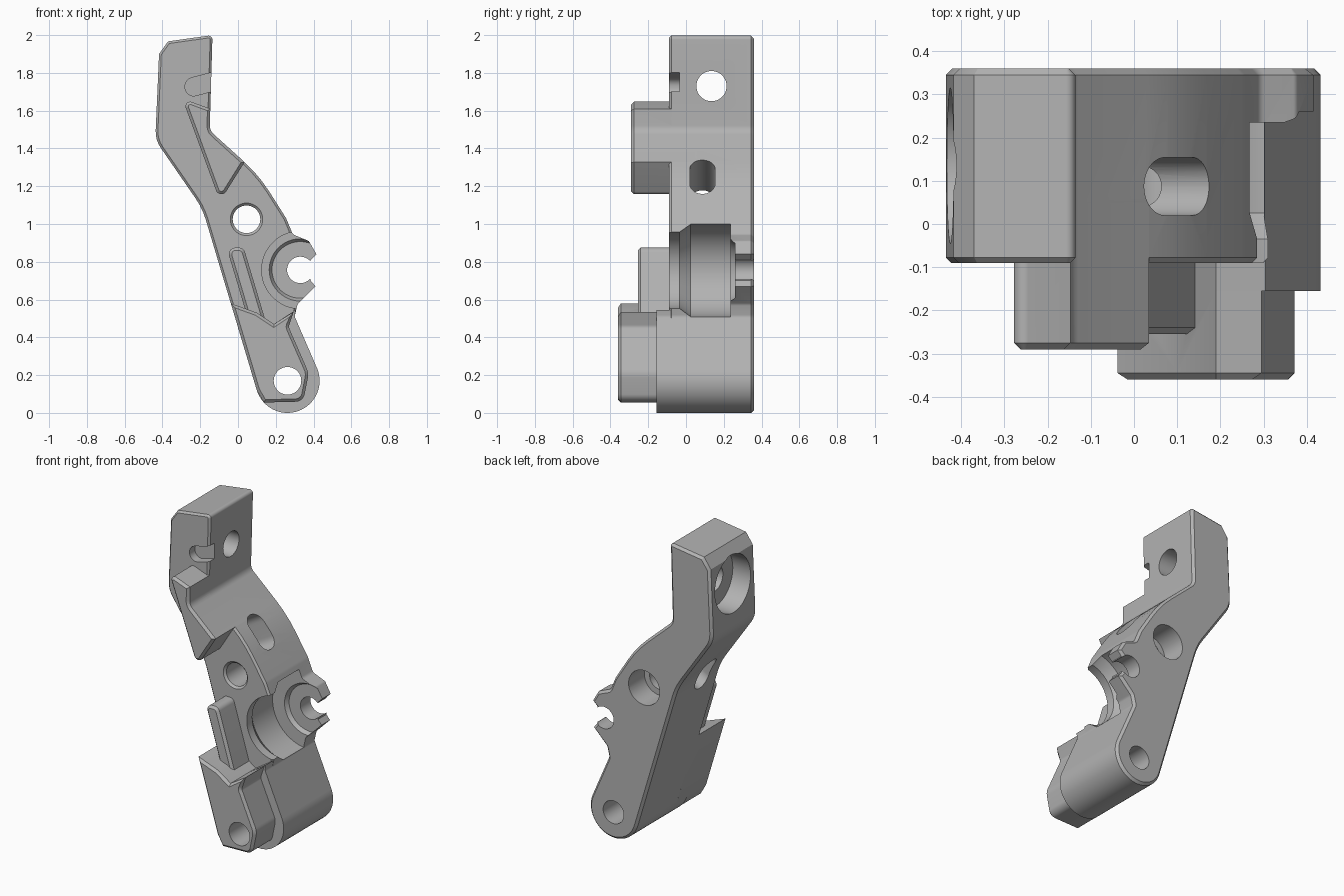
import bpy, bmesh, math
from mathutils import Vector, Matrix

if "Cube" in bpy.data.objects:
    bpy.data.objects.remove(bpy.data.objects["Cube"])

grey = bpy.data.materials.new("satin_grey")
grey.diffuse_color = (0.45, 0.45, 0.45, 1)
grey.use_nodes = True
grey.node_tree.nodes["Principled BSDF"].inputs["Base Color"].default_value = grey.diffuse_color


def rounded(corners):
    """Polygon from (x, z[, radius]) corners with filleted corners."""
    out, n = [], len(corners)
    for i, c in enumerate(corners):
        p = Vector(c[:2])
        r = c[2] if len(c) > 2 else 0
        if not r:
            out.append(p)
            continue
        a = (Vector(corners[i - 1][:2]) - p).normalized()
        b = (Vector(corners[(i + 1) % n][:2]) - p).normalized()
        half = a.angle(b) / 2
        t = r / math.tan(half)
        mid = p + (a + b).normalized() * (r / math.sin(half))
        s, e = p + a * t - mid, p + b * t - mid
        sweep = s.angle(e)
        k = max(3, int(sweep / 0.14))
        for j in range(k + 1):
            f = j / k
            v = (s * math.sin((1 - f) * sweep) + e * math.sin(f * sweep)) / math.sin(sweep)
            out.append(mid + v)
    return out


def inset(pts, d):
    """Mitred inward offset of a polygon."""
    n = len(pts)
    area = sum(pts[i - 1].cross(pts[i]) for i in range(n))
    sgn = 1 if area > 0 else -1
    res = []
    for i in range(n):
        a = (pts[i] - pts[i - 1]).normalized()
        b = (pts[(i + 1) % n] - pts[i]).normalized()
        na, nb = Vector((-a.y, a.x)) * sgn, Vector((-b.y, b.x)) * sgn
        res.append(pts[i] + (na + nb) * (d / max(0.3, 1 + na.dot(nb))))
    return res


def loft(name, layers, matrix=Matrix()):
    """Closed solid through (polygon, y) layers."""
    bm = bmesh.new()
    rings = [[bm.verts.new((p.x, y, p.y)) for p in pts] for pts, y in layers]
    for lo, hi in zip(rings, rings[1:]):
        for i in range(len(lo)):
            bm.faces.new((lo[i - 1], lo[i], hi[i], hi[i - 1]))
    bm.faces.new(rings[0])
    bm.faces.new(rings[-1])
    bm.transform(matrix)
    bmesh.ops.recalc_face_normals(bm, faces=bm.faces)
    me = bpy.data.meshes.new(name)
    bm.to_mesh(me)
    bm.free()
    me.materials.append(grey)
    ob = bpy.data.objects.new(name, me)
    bpy.context.collection.objects.link(ob)
    return ob


def plate(name, pts, y0, y1, front=0.015, back=0.0):
    layers = [(inset(pts, front), y0), (pts, y0 + front)] if front else [(pts, y0)]
    layers += [(pts, y1 - back), (inset(pts, back), y1)] if back else [(pts, y1)]
    return loft(name, layers)


def arc(cx, cz, r, a0, a1, n):
    return [(cx + r * math.cos(math.radians(a0 + (a1 - a0) * i / n)),
             cz + r * math.sin(math.radians(a0 + (a1 - a0) * i / n))) for i in range(n + 1)]


def turned(name, cx, cz, profile, matrix=Matrix(), n=48):
    """Round solid from (radius, y) steps."""
    return loft(name, [([Vector(p) for p in arc(cx, cz, r, 0, 360, n)[:-1]], y)
                       for r, y in profile], matrix)


# Foot arc and left flank are shared by the body and the foot block
foot = arc(0.262, 0.17, 0.17, 22, -163.4, 30)

body = plate("lever_arm", rounded([
    (-0.418, 1.90), (-0.37, 1.967), (-0.135, 2.0, 0.02), (-0.15, 1.495, 0.06),
    (0.11, 1.26, 0.8), (0.255, 1.03, 0.1), (0.29, 0.945, 0.03), (0.375, 0.91, 0.02),
    (0.415, 0.84), (0.385, 0.81), (0.385, 0.70), (0.41, 0.67),
    (0.315, 0.575, 0.03), (0.30, 0.51, 0.03)] + foot +
    [(-0.189, 1.084, 0.4), (-0.438, 1.445, 0.15)]), -0.09, 0.36, 0.012, 0.015)

# Raised parts on the front
raised = [
    plate("foot_block", rounded([
        (-0.038, 0.58), (0.10, 0.53), (0.19, 0.47), (0.305, 0.545),
        (0.30, 0.51, 0.03)] + foot), -0.155, 0.1, 0),
    plate("pin_boss", rounded([
        (-0.038, 0.58), (0.10, 0.53), (0.19, 0.47), (0.295, 0.535), (0.268, 0.455, 0.03),
        (0.375, 0.21, 0.08), (0.345, 0.06, 0.05), (0.137, 0.055), (0.099, 0.121)]),
        -0.36, -0.05),
    plate("upper_wedge", rounded([
        (-0.295, 1.665, 0.025), (-0.1466, 1.61), (-0.15, 1.495, 0.06),
        (0.035, 1.3278), (-0.095, 1.12, 0.03)]), -0.29, 0.05),
    plate("rib", rounded([
        (-0.06, 0.875, 0.035), (0.03, 0.875, 0.035), (0.145, 0.49), (0.055, 0.49)]),
        -0.255, 0.05),
]

# Cutters: local y runs along the hole
across = Matrix(((0, 1, 0, 0), (1, 0, 0, 0), (0, 0, 1, 0), (0, 0, 0, 1)))
slanted = (Matrix.Translation((-0.05, 0.087, 1.163)) @
           Matrix(((0, 0.865, -0.5, 0), (1, 0, 0, 0), (0, 0.5, 0.865, 0), (0, 0, 0, 1))))
cutters = [
    turned("foot_hole", 0.262, 0.17, [(0.073, -0.6), (0.073, 0.6)]),
    turned("middle_hole", 0.045, 1.025, [
        (0.086, -0.3), (0.086, -0.09), (0.073, -0.077), (0.073, 0.2),
        (0.11, 0.2), (0.11, 0.5)]),
    turned("round_recess", 0.33, 0.757, [
        (0.205, -0.5), (0.205, -0.035), (0.25, 0.025), (0.25, 0.235),
        (0.165, 0.2351), (0.15, 0.26)]),
    turned("hook_hole", 0.33, 0.757, [(0.07, 0.1), (0.07, 0.5)]),
    plate("hook_mouth", rounded([
        (0.34, 0.71), (0.5, 0.71), (0.5, 0.805), (0.34, 0.805)]), 0.1, 0.5, 0),
    plate("front_notch", rounded([
        (-0.28, 1.665, 0.045), (-0.28, 1.765, 0.045), (-0.05, 1.825), (-0.05, 1.725)]),
        -0.2, -0.035, 0),
    turned("upper_hole", 0.135, 1.73, [
        (0.18, -0.8), (0.18, -0.30), (0.08, -0.2999), (0.08, 0.2)], across),
    loft("slanted_slot", [(rounded([
        (-0.067, -0.115, 0.066), (0.067, -0.115, 0.066),
        (0.067, 0.115, 0.066), (-0.067, 0.115, 0.066)]), y) for y in (-0.5, 0.5)], slanted),
]

for parts, op in ((raised, 'UNION'), (cutters, 'DIFFERENCE')):
    for part in parts:
        m = body.modifiers.new(part.name, 'BOOLEAN')
        m.operation, m.solver, m.object = op, 'EXACT', part
        part.hide_render = True

# Bake the joins and remove the helpers
deps = bpy.context.evaluated_depsgraph_get()
mesh = bpy.data.meshes.new_from_object(body.evaluated_get(deps))
body.modifiers.clear()
body.data = mesh
mesh.materials.clear()
mesh.materials.append(grey)
for part in raised + cutters:
    bpy.data.objects.remove(part)

bpy.context.view_layer.objects.active = body
body.select_set(True)
bpy.ops.object.shade_smooth_by_angle(angle=math.radians(25))
